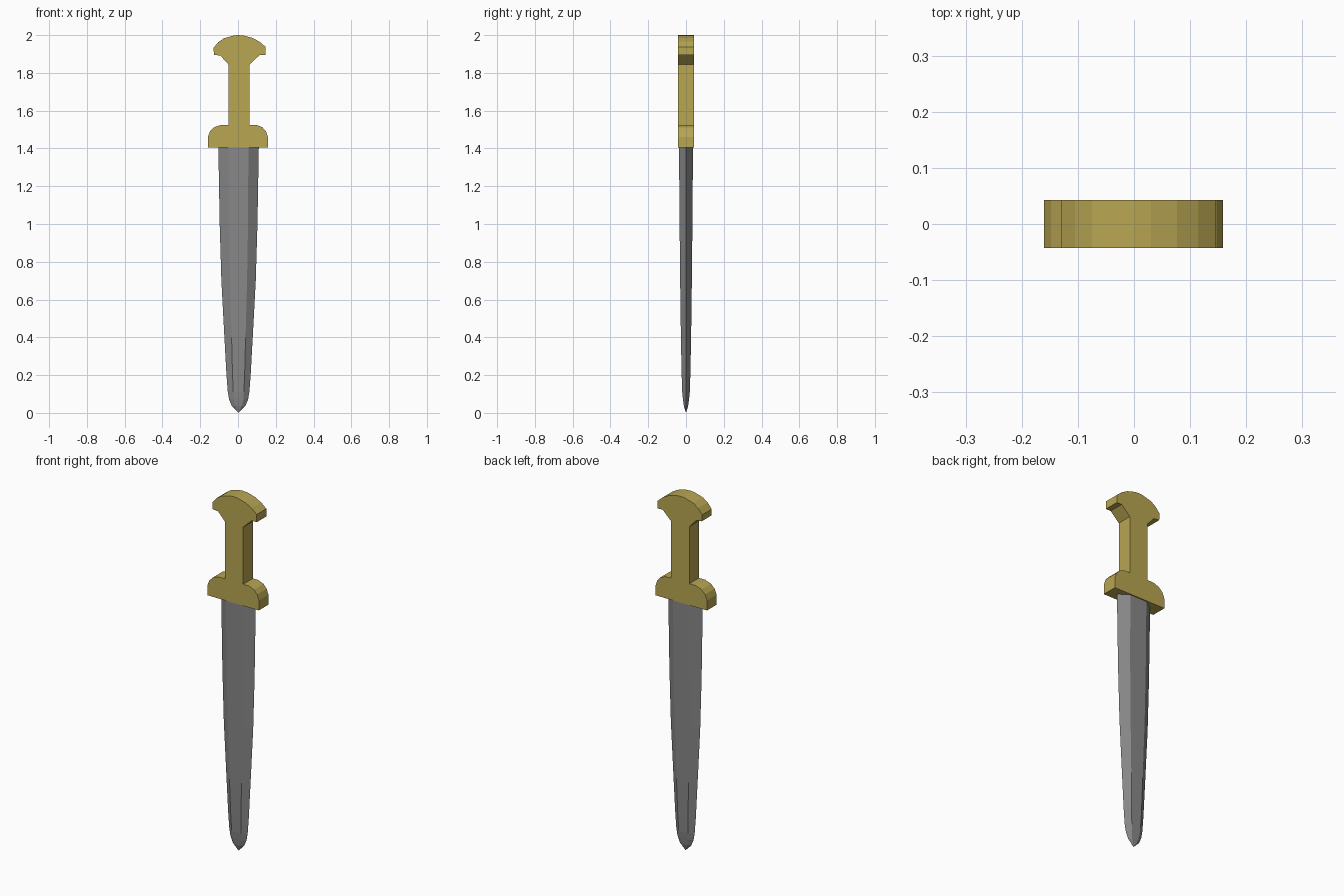
import bpy, bmesh

if "Cube" in bpy.data.objects:
    bpy.data.objects.remove(bpy.data.objects["Cube"])

def make_object(name, bm, color):
    bmesh.ops.recalc_face_normals(bm, faces=bm.faces)
    mesh = bpy.data.meshes.new(name)
    bm.to_mesh(mesh)
    bm.free()
    mat = bpy.data.materials.new(name + "_metal")
    mat.diffuse_color = color
    mat.use_nodes = True
    mat.node_tree.nodes["Principled BSDF"].inputs["Base Color"].default_value = mat.diffuse_color
    mesh.materials.append(mat)
    obj = bpy.data.objects.new(name, mesh)
    bpy.context.collection.objects.link(obj)
    return obj

# Hilt: guard, grip and pommel as one extruded outline
right = [(0.159, 1.404), (0.159, 1.46), (0.148, 1.49), (0.129, 1.512),
         (0.098, 1.525), (0.062, 1.525), (0.062, 1.845), (0.115, 1.895),
         (0.146, 1.895), (0.146, 1.938), (0.114, 1.965), (0.077, 1.985), (0.03, 1.998)]
left = [(-0.022, 1.998), (-0.075, 1.983), (-0.105, 1.962), (-0.13, 1.932),
        (-0.127, 1.895), (-0.094, 1.892), (-0.051, 1.845), (-0.051, 1.525),
        (-0.09, 1.525), (-0.126, 1.512), (-0.148, 1.49), (-0.16, 1.46), (-0.16, 1.404)]
bm = bmesh.new()
face = bm.faces.new([bm.verts.new((x, -0.0425, z)) for x, z in right + [(0, 2.0)] + left])
ext = bmesh.ops.extrude_face_region(bm, geom=[face])
bmesh.ops.translate(bm, vec=(0, 0.085, 0),
                    verts=[g for g in ext["geom"] if isinstance(g, bmesh.types.BMVert)])
make_object("hilt", bm, (0.48, 0.38, 0.085, 1))

# Blade: six-sided sections (z, half width, half flat, half thickness) ending in a point
sections = [(1.405, 0.107, 0.052, 0.037), (1.0, 0.100, 0.050, 0.034),
            (0.7, 0.091, 0.045, 0.031), (0.4, 0.075, 0.037, 0.027),
            (0.2, 0.064, 0.032, 0.023), (0.11, 0.057, 0.028, 0.020),
            (0.07, 0.050, 0.025, 0.016), (0.035, 0.035, 0.018, 0.011)]
cx = 0.003  # the blade sits slightly right of centre, like the grip
bm = bmesh.new()
rings = [[bm.verts.new((cx + x, y, z)) for x, y in ((-w, 0), (-f, -t), (f, -t),
                                                   (w, 0), (f, t), (-f, t))]
         for z, w, f, t in sections]
for a, b in zip(rings, rings[1:]):
    for i in range(6):
        j = (i + 1) % 6
        bm.faces.new((a[i], a[j], b[j], b[i]))
bm.faces.new(rings[0])
tip = bm.verts.new((cx, 0, 0))
for i in range(6):
    bm.faces.new((rings[-1][i], rings[-1][(i + 1) % 6], tip))
make_object("blade", bm, (0.25, 0.25, 0.25, 1))
